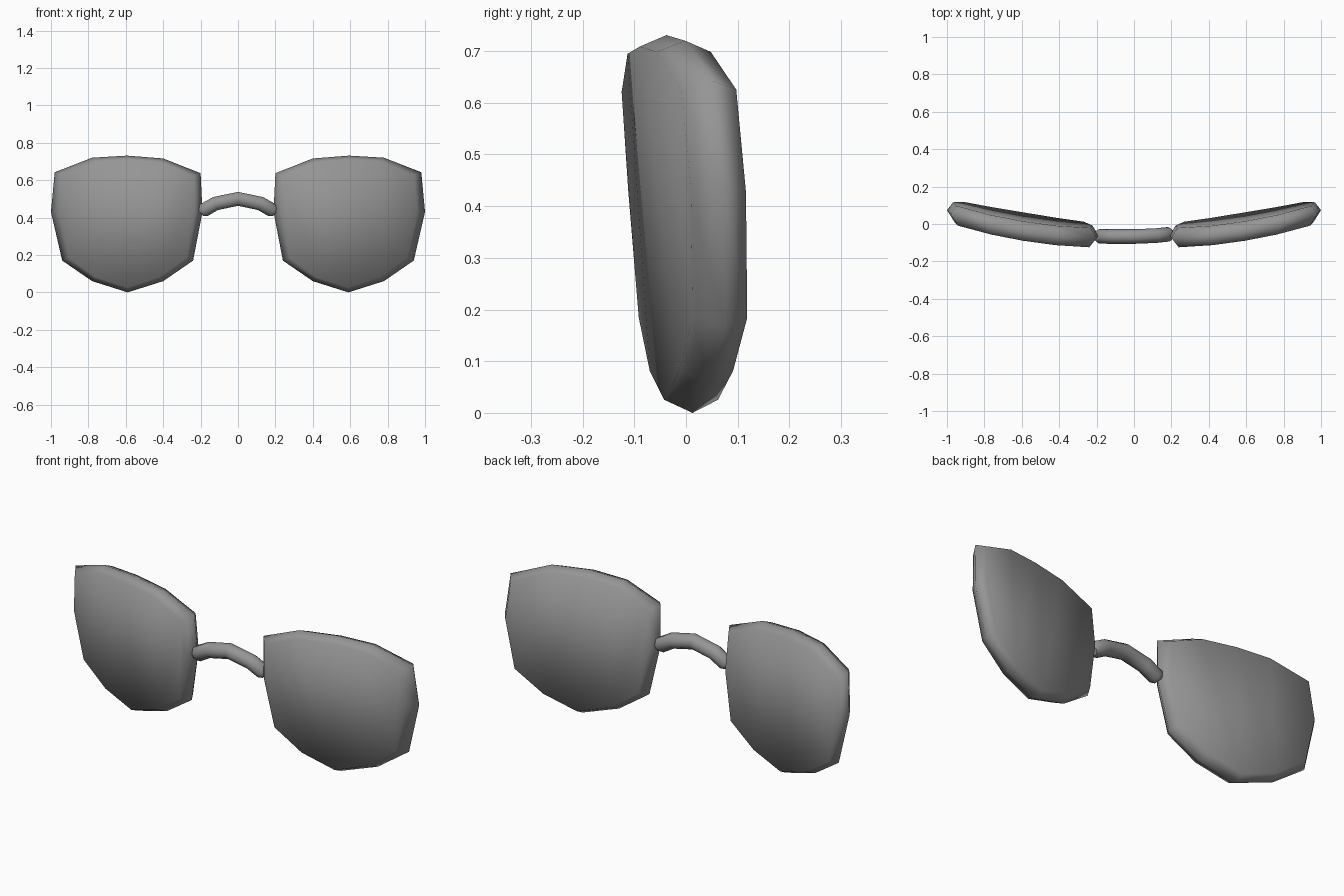
import bpy, bmesh

if "Cube" in bpy.data.objects:
    bpy.data.objects.remove(bpy.data.objects["Cube"])

# Lens outline in front view (x, z), right-hand lens
OUTLINE = [(0.20, 0.637), (0.40, 0.716), (0.594, 0.731), (0.78, 0.72),
           (0.98, 0.642), (1.0, 0.43), (0.94, 0.17), (0.78, 0.06),
           (0.59, 0.0), (0.40, 0.06), (0.24, 0.17), (0.19, 0.43)]
CX, CZ = 0.593, 0.39

# Dark grey
grey = bpy.data.materials.new("dark_grey")
grey.diffuse_color = (0.3, 0.3, 0.3, 1)
grey.use_nodes = True
grey.node_tree.nodes["Principled BSDF"].inputs["Base Color"].default_value = grey.diffuse_color


def wrap(x, z, offset):
    """Depth of the wrapped, slightly tilted lens surface."""
    return offset + 0.14 * x * x - 0.07 * (z - 0.37)


def make_lens(name):
    bm = bmesh.new()

    def ring(sx, sz, offset):
        out = []
        for x, z in OUTLINE:
            px, pz = CX + (x - CX) * sx, CZ + (z - CZ) * sz
            out.append(bm.verts.new((px, wrap(px, pz, offset), pz)))
        return out

    # pointed rim: front, outer edge, back
    rings = [ring(0.90, 0.935, -0.115), ring(1.0, 1.0, -0.062),
             ring(0.92, 0.935, -0.011)]
    n = len(OUTLINE)
    for a, b in zip(rings, rings[1:]):
        for i in range(n):
            j = (i + 1) % n
            bm.faces.new((a[i], a[j], b[j], b[i]))
    # front and back faces as vertical strips that follow the wrap
    for r in (rings[0], rings[-1]):
        for i in range(4):
            bm.faces.new((r[i], r[i + 1], r[9 - i], r[10 - i]))
        bm.faces.new((r[0], r[10], r[11]))
        bm.faces.new((r[4], r[5], r[6]))
    bmesh.ops.recalc_face_normals(bm, faces=bm.faces)
    for f in bm.faces:
        f.smooth = True
    me = bpy.data.meshes.new(name)
    bm.to_mesh(me)
    bm.free()
    me.materials.append(grey)
    ob = bpy.data.objects.new(name, me)
    bpy.context.collection.objects.link(ob)
    # second lens mirrored across x = 0
    ob.modifiers.new("mirror", 'MIRROR').use_mirror_merge = False


make_lens("lenses")

# Arched bridge tube between the lenses
curve = bpy.data.curves.new("bridge", 'CURVE')
curve.dimensions = '3D'
curve.bevel_depth = 0.039
curve.bevel_resolution = 3
curve.use_fill_caps = True
path = [(-0.20, -0.066, 0.425, 0.6), (-0.185, -0.066, 0.438, 1), (-0.12, -0.067, 0.475, 1),
        (0, -0.067, 0.50, 1),
        (0.12, -0.062, 0.475, 1), (0.185, -0.055, 0.438, 1), (0.20, -0.053, 0.425, 0.6)]
spline = curve.splines.new('POLY')
spline.points.add(len(path) - 1)
for p, (x, y, z, r) in zip(spline.points, path):
    p.co = (x, y, z, 1)
    p.radius = r
spline.use_smooth = True
curve.materials.append(grey)
bridge = bpy.data.objects.new("bridge", curve)
bpy.context.collection.objects.link(bridge)
